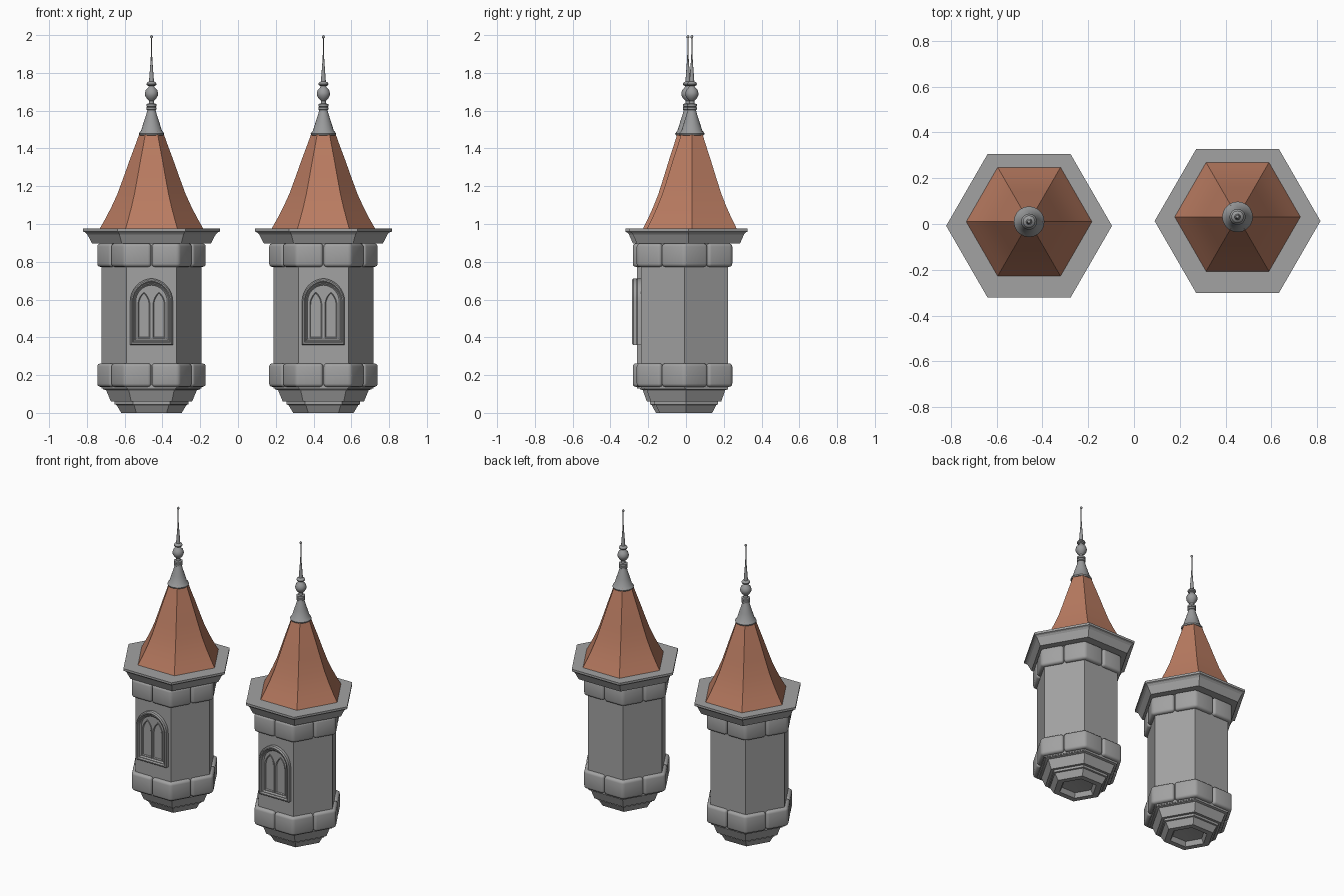
import bpy, bmesh, math

if "Cube" in bpy.data.objects:
    bpy.data.objects.remove(bpy.data.objects["Cube"])


def material(name, rgb):
    m = bpy.data.materials.new(name)
    m.diffuse_color = (*rgb, 1)
    m.use_nodes = True
    m.node_tree.nodes["Principled BSDF"].inputs["Base Color"].default_value = m.diffuse_color
    return m


STONE = material("grey stone", (0.36, 0.36, 0.36))
TILE = material("terracotta roof", (0.49, 0.20, 0.12))
METAL = material("finial grey", (0.32, 0.325, 0.33))


def finish(bm, name, mat, angle=30):
    bmesh.ops.remove_doubles(bm, verts=bm.verts, dist=1e-5)
    bmesh.ops.recalc_face_normals(bm, faces=bm.faces)
    me = bpy.data.meshes.new(name)
    bm.to_mesh(me)
    bm.free()
    me.materials.append(mat)
    me.shade_smooth()
    me.set_sharp_from_angle(angle=math.radians(angle))
    ob = bpy.data.objects.new(name, me)
    bpy.context.collection.objects.link(ob)
    return ob


def bridge(bm, loops):
    """Join equal closed loops of points with quads."""
    rings = [[bm.verts.new(p) for p in loop] for loop in loops]
    for a, b in zip(rings, rings[1:]):
        for i in range(len(a)):
            j = (i + 1) % len(a)
            bm.faces.new((a[i], a[j], b[j], b[i]))
    return rings


def lathe(name, profile, sides, cx, cy, mat, angle=30):
    """Regular prism or turned shape from (radius, height) points."""
    bm = bmesh.new()
    loops = [[(cx + r * math.cos(math.tau * i / sides),
               cy + r * math.sin(math.tau * i / sides), z)
              for i in range(sides)] for r, z in profile]
    rings = bridge(bm, loops)
    bm.faces.new(rings[0])
    bm.faces.new(rings[-1])
    return finish(bm, name, mat, angle)


def stone_band(name, z0, z1, cx, cy, outer=0.292, inner=0.215):
    """Six rounded stones, each wrapped around a corner of the hexagon."""
    bm = bmesh.new()
    c = math.cos(math.pi / 6)
    for k in range(6):
        b = bmesh.new()
        pts = []
        for r, degs in ((outer, (-29.6, 0, 29.6)), (inner, (29.6, 0, -29.6))):
            for d in degs:
                a = math.radians(60 * k + d)
                rr = r if d == 0 else r * c
                pts.append((cx + rr * math.cos(a), cy + rr * math.sin(a)))
        rings = bridge(b, [[(x, y, z) for x, y in pts] for z in (z0, z1)])
        b.faces.new(rings[0])
        b.faces.new(rings[1])
        bmesh.ops.recalc_face_normals(b, faces=b.faces)
        bmesh.ops.bevel(b, geom=list(b.edges), offset=0.017, segments=3,
                        profile=0.5, affect='EDGES')
        tmp = bpy.data.meshes.new("stone")
        b.to_mesh(tmp)
        b.free()
        bm.from_mesh(tmp)
        bpy.data.meshes.remove(tmp)
    return finish(bm, name, STONE, 35)


def arch(cx, y, w, z0, zs, za, n=8):
    """Pointed arch outline in the front plane."""
    h = za - zs
    r = (w * w + h * h) / (2 * w)
    top = math.atan2(h, r - w)
    right = [(w - r + r * math.cos(top * i / n), zs + r * math.sin(top * i / n))
             for i in range(n + 1)]
    pts = [(-w, z0), (w, z0)] + right + [(-x, z) for x, z in right[-2::-1]]
    return [(cx + x, y, z) for x, z in pts]


def arch_panel(name, cx, face_y, w, z0, zs, za, steps):
    """Stepped moulding: each step is (inset, height in front of the wall)."""
    bm = bmesh.new()
    rings = bridge(bm, [arch(cx, face_y - d, w - s, z0 + s, zs, za - s * 1.2)
                        for s, d in steps])
    bm.faces.new(rings[-1])
    return finish(bm, name, STONE)


BASE = [(0.05, 0.035), (0.105, 0.03), (0.12, 0.0), (0.16, 0.0), (0.185, 0.042),
        (0.195, 0.045), (0.195, 0.06), (0.215, 0.06), (0.24, 0.12),
        (0.256, 0.125), (0.256, 0.142), (0.2, 0.145)]
EAVES = [(0.22, 0.897), (0.315, 0.897), (0.34, 0.945), (0.35, 0.955),
         (0.362, 0.96), (0.362, 0.975), (0.2, 0.975)]
ROOF = [(0.276, 0.972), (0.243, 1.03), (0.212, 1.09), (0.18, 1.16),
        (0.147, 1.25), (0.115, 1.34), (0.085, 1.42), (0.06, 1.49)]
FINIAL = [(0.05, 1.468), (0.064, 1.47), (0.067, 1.478), (0.062, 1.487),
          (0.055, 1.495), (0.041, 1.54), (0.028, 1.58), (0.022, 1.603),
          (0.027, 1.606), (0.027, 1.617), (0.022, 1.62), (0.027, 1.623),
          (0.027, 1.635), (0.014, 1.638), (0.013, 1.652), (0.025, 1.664),
          (0.034, 1.68), (0.035, 1.693), (0.03, 1.71), (0.018, 1.722),
          (0.014, 1.73), (0.025, 1.735), (0.027, 1.742), (0.022, 1.75),
          (0.013, 1.754), (0.012, 1.77), (0.006, 1.85), (0.003, 1.9),
          (0.003, 1.983), (0.007, 1.987), (0.008, 1.992), (0.005, 1.998),
          (0.001, 2.0)]

for side, cx, cy in (("left", -0.458, -0.029), ("right", 0.452, -0.008)):
    # stepped corbel and plain shaft
    lathe(side + "_base", BASE, 6, cx, cy + 0.008, STONE, 20)
    lathe(side + "_shaft", [(0.265, 0.13), (0.265, 0.91)], 6, cx, cy, STONE)
    # rounded stone courses
    stone_band(side + "_lower_stones", 0.138, 0.262, cx, cy)
    stone_band(side + "_upper_stones", 0.773, 0.897, cx, cy)
    # eaves, roof and finial
    lathe(side + "_eaves", EAVES, 6, cx, cy + 0.021, STONE, 15)
    lathe(side + "_roof", ROOF, 6, cx, cy + 0.039, TILE)
    lathe(side + "_finial", FINIAL, 20, cx, cy + 0.039, METAL, 45)
    # blind window with two lancets
    fy = cy - 0.265 * math.cos(math.pi / 6)
    arch_panel(side + "_window_frame", cx, fy, 0.113, 0.36, 0.59, 0.712,
               [(0, -0.005), (0, 0.02), (0.006, 0.027), (0.012, 0.027),
                (0.018, 0.018), (0.022, 0.018), (0.03, 0.008)])
    for s in (-1, 1):
        arch_panel(side + "_lancet", cx + s * 0.04, fy, 0.037, 0.392, 0.57, 0.645,
                   [(0, 0.005), (0, 0.014), (0.005, 0.014), (0.01, 0.0085)])
